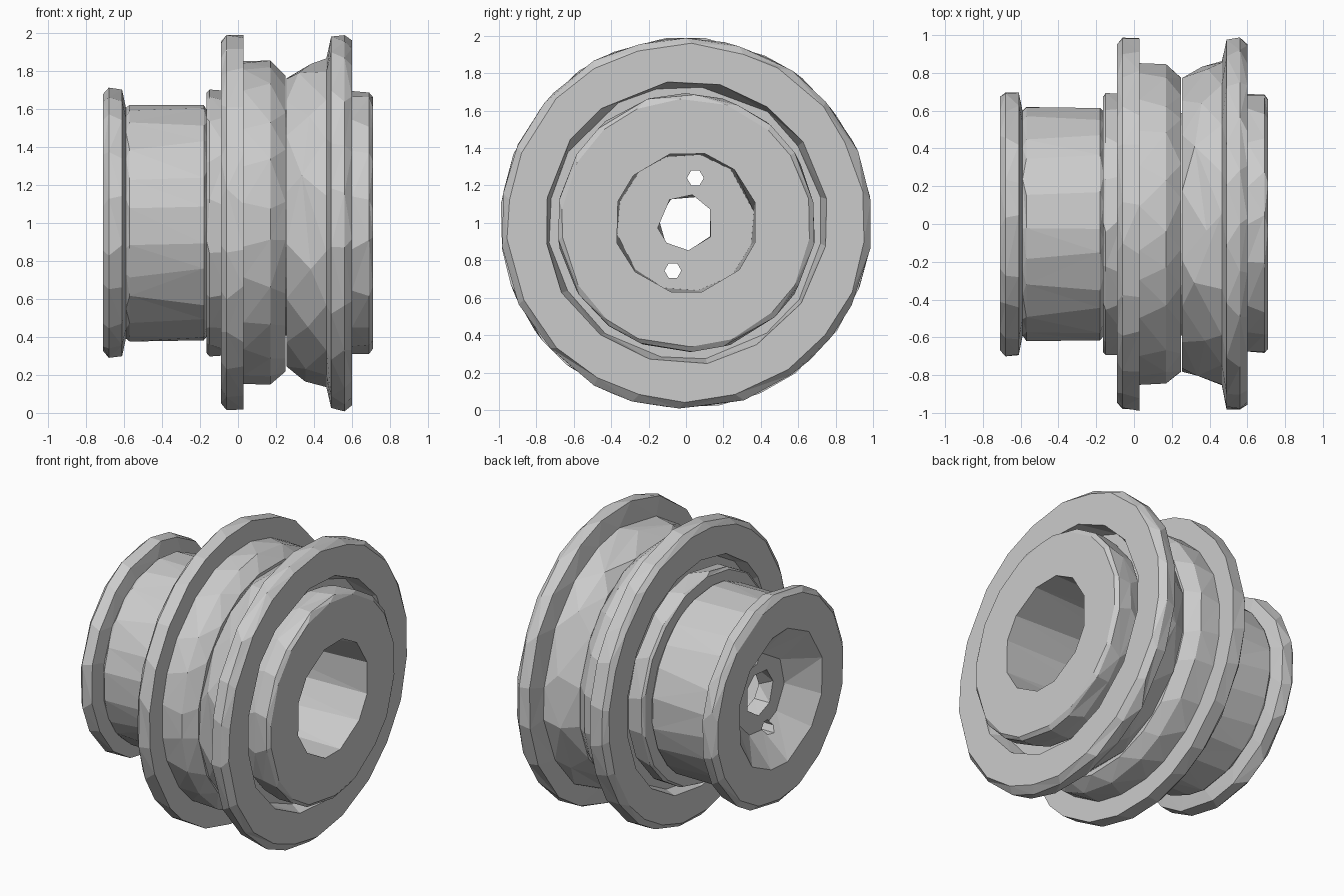
import bpy, bmesh, math, random
from mathutils import Matrix, Vector

random.seed(4)
TAU = math.tau
if "Cube" in bpy.data.objects:
    bpy.data.objects.remove(bpy.data.objects["Cube"])

grey = bpy.data.materials.new("plain grey")
grey.use_nodes = True
colour = (0.6, 0.6, 0.6, 1)
grey.diffuse_color = colour
grey.node_tree.nodes["Principled BSDF"].inputs["Base Color"].default_value = colour


def stitch(bm, a, b):
    """Zip two rings of (angle, vertex) into triangles, whatever their counts."""
    i = j = 0
    na, nb = len(a), len(b)
    while i < na or j < nb:
        next_a = a[(i + 1) % na][0] + TAU * ((i + 1) // na)
        next_b = b[(j + 1) % nb][0] + TAU * ((j + 1) // nb)
        va, vb = a[i % na][1], b[j % nb][1]
        if j >= nb or (i < na and next_a <= next_b):
            i += 1
            bm.faces.new((va, a[i % na][1], vb))
        else:
            j += 1
            bm.faces.new((va, b[j % nb][1], vb))


def lathe(name, profile, rough=0.008):
    """Spin a closed profile of (x, radius, sides) about the x axis."""
    bm = bmesh.new()
    rings = []
    for x, r, sides in profile:
        ring = []
        for k in range(sides):
            t = TAU * (k + 0.5 + random.uniform(-0.2, 0.2)) / sides
            d = r - random.uniform(0, rough)
            ring.append((t, bm.verts.new((x, d * math.cos(t), 1 + d * math.sin(t)))))
        rings.append(ring)
    for a, b in zip(rings, rings[1:] + rings[:1]):
        stitch(bm, a, b)
    bmesh.ops.recalc_face_normals(bm, faces=bm.faces)
    mesh = bpy.data.meshes.new(name)
    bm.to_mesh(mesh)
    bm.free()
    mesh.materials.append(grey)
    obj = bpy.data.objects.new(name, mesh)
    bpy.context.collection.objects.link(obj)
    return obj


# Hub: end flanges, drum, deep bore, and a floor with a centre hole
hub = lathe("hub", [
    (-0.71, 0.68, 18), (-0.68, 0.715, 18), (-0.61, 0.705, 18), (-0.59, 0.61, 18),
    (-0.57, 0.625, 22), (-0.18, 0.625, 22), (-0.16, 0.60, 20), (0.50, 0.60, 18),
    (0.52, 0.68, 18), (0.60, 0.695, 18), (0.69, 0.695, 18), (0.71, 0.67, 18),
    (0.71, 0.385, 12), (-0.44, 0.375, 12), (-0.44, 0.155, 7),
    (-0.55, 0.155, 7), (-0.55, 0.27, 9), (-0.71, 0.46, 12)])

# Collar beside the drum
lathe("collar", [
    (-0.165, 0.69, 18), (-0.15, 0.705, 18), (-0.05, 0.70, 18),
    (-0.05, 0.58, 16), (-0.165, 0.58, 16)])

# Inner rim: tall lip, shoulder and taper
lathe("inner_rim", [
    (-0.09, 0.96, 24), (-0.06, 0.995, 24), (0.03, 0.995, 24), (0.03, 0.86, 24),
    (0.17, 0.855, 22), (0.25, 0.79, 20), (0.25, 0.58, 16), (-0.02, 0.58, 16),
    (-0.02, 0.75, 18), (-0.09, 0.77, 18)])

# Outer rim: uneven shoulder leading to the tall lip
outer = lathe("outer_rim", [
    (0.255, 0.79, 16), (0.33, 0.85, 14), (0.465, 0.875, 18), (0.49, 0.995, 20),
    (0.56, 1.0, 22), (0.60, 0.965, 22), (0.60, 0.765, 16), (0.50, 0.74, 16),
    (0.50, 0.58, 16), (0.255, 0.58, 16)], 0.015)
for v in outer.data.vertices:
    if 0.32 < v.co.x < 0.34:
        v.co.x += random.uniform(-0.02, 0.07)

# Two small bolt holes through the hub floor
for y, z in ((0.05, 1.24), (-0.07, 0.745)):
    bm = bmesh.new()
    bmesh.ops.create_cone(bm, cap_ends=True, segments=6, radius1=0.045, radius2=0.045,
                          depth=0.5, matrix=Matrix.Translation(Vector((-0.55, y, z)))
                          @ Matrix.Rotation(math.pi / 2, 4, "Y"))
    mesh = bpy.data.meshes.new("bolt_hole_cutter")
    bm.to_mesh(mesh)
    bm.free()
    cutter = bpy.data.objects.new("bolt_hole_cutter", mesh)
    bpy.context.collection.objects.link(cutter)
    cutter.hide_render = True
    mod = hub.modifiers.new("bolt_hole", "BOOLEAN")
    mod.operation = "DIFFERENCE"
    mod.object = cutter
    bpy.context.view_layer.objects.active = hub
    bpy.ops.object.modifier_apply(modifier=mod.name)
    bpy.data.objects.remove(cutter)
